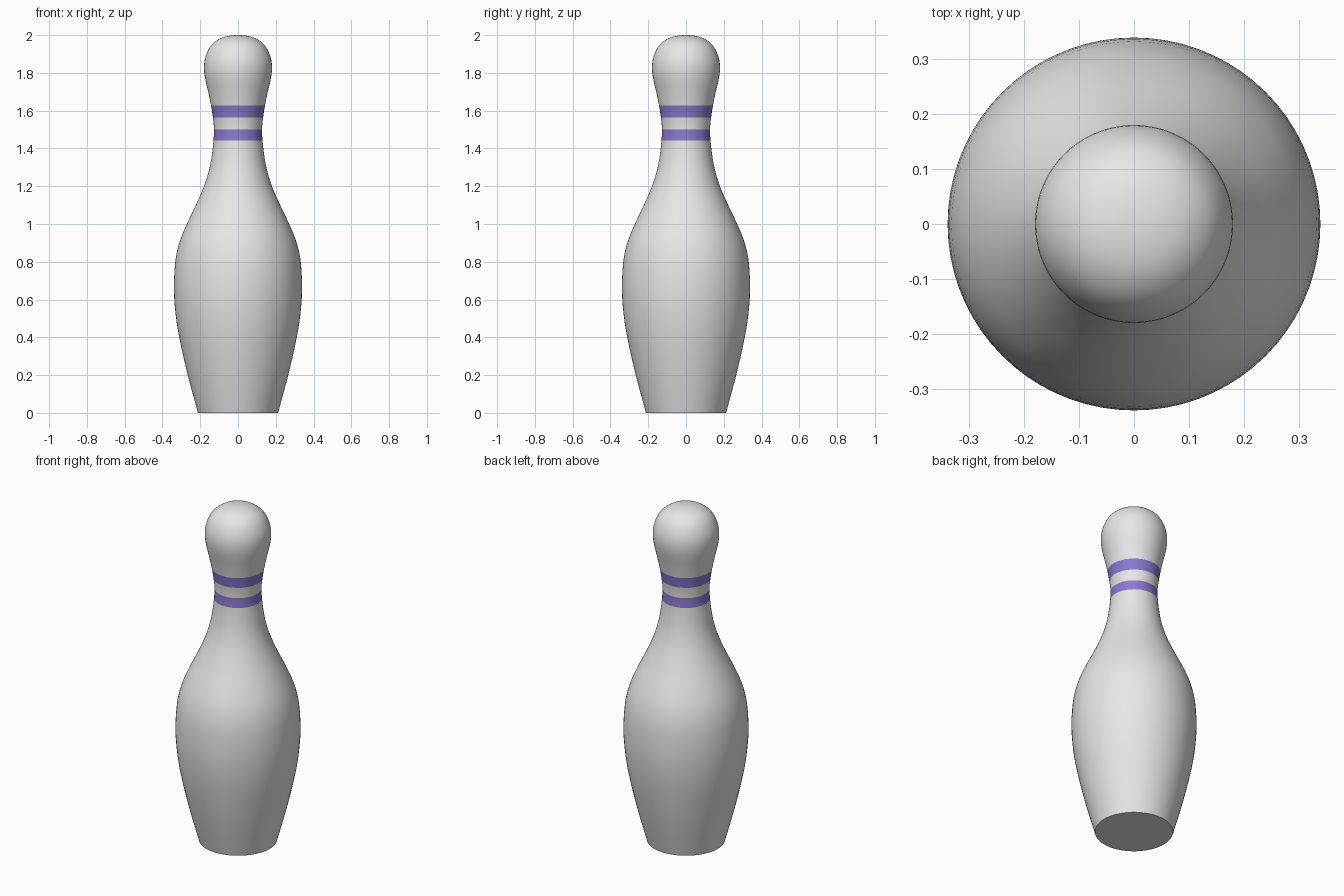
import bpy, bmesh, math

if "Cube" in bpy.data.objects:
    bpy.data.objects.remove(bpy.data.objects["Cube"])

# Flat colours
def material(name, rgb):
    m = bpy.data.materials.new(name)
    m.diffuse_color = (*rgb, 1)
    m.use_nodes = True
    m.node_tree.nodes["Principled BSDF"].inputs["Base Color"].default_value = m.diffuse_color
    return m

white = material("pin_white", (0.8, 0.8, 0.8))
purple = material("stripe_purple", (0.26, 0.19, 0.62))

# Silhouette as (radius, height), base to crown
PROFILE = [(0.212, 0), (0.266, 0.2), (0.311, 0.4), (0.330, 0.52), (0.339, 0.65),
           (0.332, 0.8), (0.311, 0.9), (0.271, 1.0), (0.228, 1.09), (0.180, 1.2),
           (0.150, 1.3), (0.134, 1.4), (0.130, 1.443), (0.127, 1.501),
           (0.133, 1.565), (0.143, 1.628), (0.158, 1.7), (0.174, 1.77),
           (0.180, 1.82), (0.176, 1.87), (0.158, 1.92), (0.135, 1.953),
           (0.097, 1.981), (0.050, 1.996), (0.0, 2.0)]
STRIPES = [(1.443, 1.501), (1.565, 1.628)]
SEGMENTS, STEPS = 72, 3

# Smooth the silhouette with a cubic whose slope follows the neighbouring points
def refine(pts):
    ext = ([(2 * pts[0][0] - pts[1][0], 2 * pts[0][1] - pts[1][1])] + pts
           + [(-pts[-2][0], pts[-2][1])])
    out = []
    for p0, p1, p2, p3 in zip(ext, ext[1:], ext[2:], ext[3:]):
        d0, d1, d2 = (math.sqrt(math.dist(a, b)) for a, b in ((p0, p1), (p1, p2), (p2, p3)))
        for s in range(STEPS):
            t = s / STEPS
            q = []
            for a, b, c, d in zip(p0, p1, p2, p3):
                m1 = d1 * ((b - a) / d0 - (c - a) / (d0 + d1) + (c - b) / d1)
                m2 = d1 * ((c - b) / d1 - (d - b) / (d1 + d2) + (d - c) / d2)
                q.append((2*t**3 - 3*t**2 + 1) * b + (t**3 - 2*t**2 + t) * m1
                         + (3*t**2 - 2*t**3) * c + (t**3 - t**2) * m2)
            out.append(tuple(q))
    return out

# Lathe the pin body
bm = bmesh.new()
rings = [[bm.verts.new((r * math.cos(2 * math.pi * i / SEGMENTS),
                        r * math.sin(2 * math.pi * i / SEGMENTS), z))
          for i in range(SEGMENTS)] for r, z in refine(PROFILE)]
for low, high in zip(rings, rings[1:]):
    for i in range(SEGMENTS):
        j = (i + 1) % SEGMENTS
        bm.faces.new((low[i], low[j], high[j], high[i]))
crown = bm.verts.new((0, 0, 2))
for i in range(SEGMENTS):
    bm.faces.new((rings[-1][i], rings[-1][(i + 1) % SEGMENTS], crown))
bm.faces.new(rings[0][::-1])

# Neck stripes by height
for f in bm.faces:
    z = f.calc_center_median().z
    f.material_index = int(any(a < z < b for a, b in STRIPES))

mesh = bpy.data.meshes.new("bowling_pin")
bm.to_mesh(mesh)
bm.free()
mesh.materials.append(white)
mesh.materials.append(purple)
pin = bpy.data.objects.new("bowling_pin", mesh)
bpy.context.collection.objects.link(pin)
bpy.context.view_layer.objects.active = pin
pin.select_set(True)
bpy.ops.object.shade_smooth_by_angle(angle=math.radians(40))
